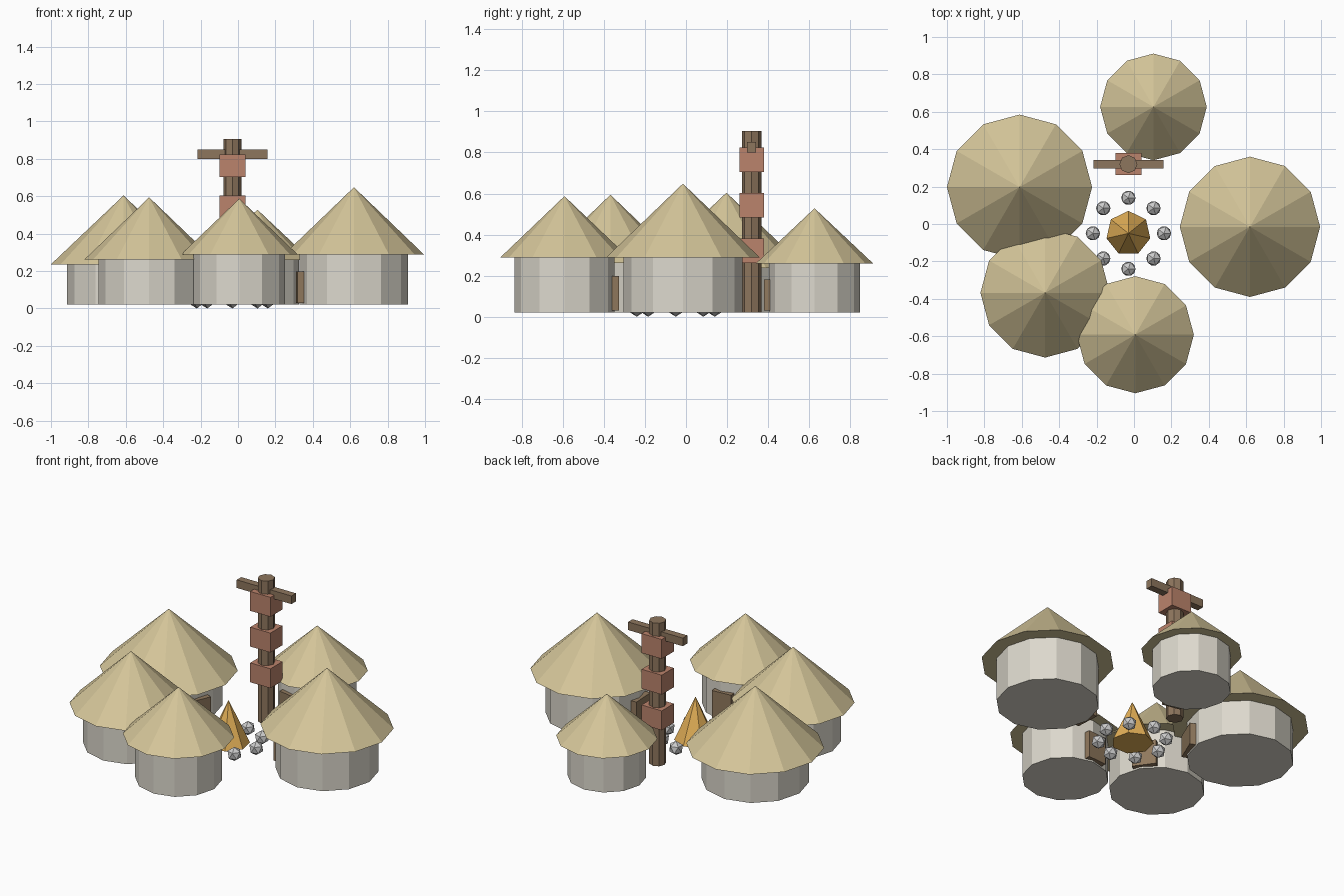
import bpy
from math import sin, cos, pi, atan2

if "Cube" in bpy.data.objects:
    bpy.data.objects.remove(bpy.data.objects["Cube"])


def material(name, rgb):
    m = bpy.data.materials.new(name)
    m.diffuse_color = (*rgb, 1)
    m.use_nodes = True
    m.node_tree.nodes["Principled BSDF"].inputs["Base Color"].default_value = m.diffuse_color
    return m


THATCH = material("thatch", (0.66, 0.56, 0.32))
PLASTER = material("plaster", (0.72, 0.69, 0.61))
DOOR = material("door_wood", (0.28, 0.19, 0.11))
WOOD = material("pole_wood", (0.27, 0.18, 0.11))
CLAY = material("red_clay", (0.50, 0.23, 0.15))
FLAME = material("flame", (0.80, 0.45, 0.10))


def finish(name, mat):
    o = bpy.context.object
    o.name = name
    if mat:
        o.data.materials.append(mat)
    return o


def cone(name, sides, r, top_r, x, y, z0, z1, mat, rot=0):
    bpy.ops.mesh.primitive_cone_add(vertices=sides, radius1=r, radius2=top_r, depth=z1 - z0,
                                    location=(x, y, (z0 + z1) / 2), rotation=(0, 0, rot))
    return finish(name, mat)


def box(name, size, loc, mat, rot=0):
    bpy.ops.mesh.primitive_cube_add(size=1, location=loc, rotation=(0, 0, rot))
    bpy.context.object.scale = size
    return finish(name, mat)


CX, CY = -0.03, -0.05  # village centre

# Huts: x, y, roof radius, wall radius, eave height, apex height
huts = [(0.62, -0.015, 0.375, 0.29, 0.288, 0.648),
        (-0.612, 0.197, 0.388, 0.302, 0.236, 0.604),
        (-0.475, -0.368, 0.346, 0.27, 0.262, 0.594),
        (0.007, -0.592, 0.313, 0.244, 0.288, 0.587),
        (0.104, 0.626, 0.285, 0.222, 0.26, 0.528)]
for i, (x, y, roof_r, wall_r, eave, apex) in enumerate(huts):
    cone(f"hut_wall_{i}", 12, wall_r, wall_r, x, y, 0.02, eave, PLASTER)
    cone(f"hut_roof_{i}", 12, roof_r, 0, x, y, eave, apex, THATCH)
    # Door facing the fire
    a = atan2(CY - y, CX - x)
    h = (eave - 0.02) * 0.63
    box(f"hut_door_{i}", (0.035, wall_r * 0.52, h),
        (x + wall_r * cos(a), y + wall_r * sin(a), 0.03 + h / 2), DOOR, a)

# Carved pole with blocks and cross beam
PY = 0.32
cone("totem_pole", 8, 0.048, 0.048, CX, PY, 0.02, 0.905, WOOD)
for i, z in enumerate((0.322, 0.543, 0.764)):
    box(f"totem_block_{i}", (0.138, 0.118, 0.12), (CX, PY, z), CLAY)
box("totem_beam", (0.375, 0.044, 0.05), (CX, PY, 0.825), WOOD)

# Campfire and its ring of stones
cone("fire", 7, 0.12, 0, CX, CY, 0.025, 0.29, FLAME)
for i in range(8):
    a = i * pi / 4
    bpy.ops.mesh.primitive_ico_sphere_add(subdivisions=1, radius=0.043,
                                          location=(CX + 0.19 * cos(a), CY + 0.19 * sin(a), 0.043))
    finish(f"fire_stone_{i}", None)
